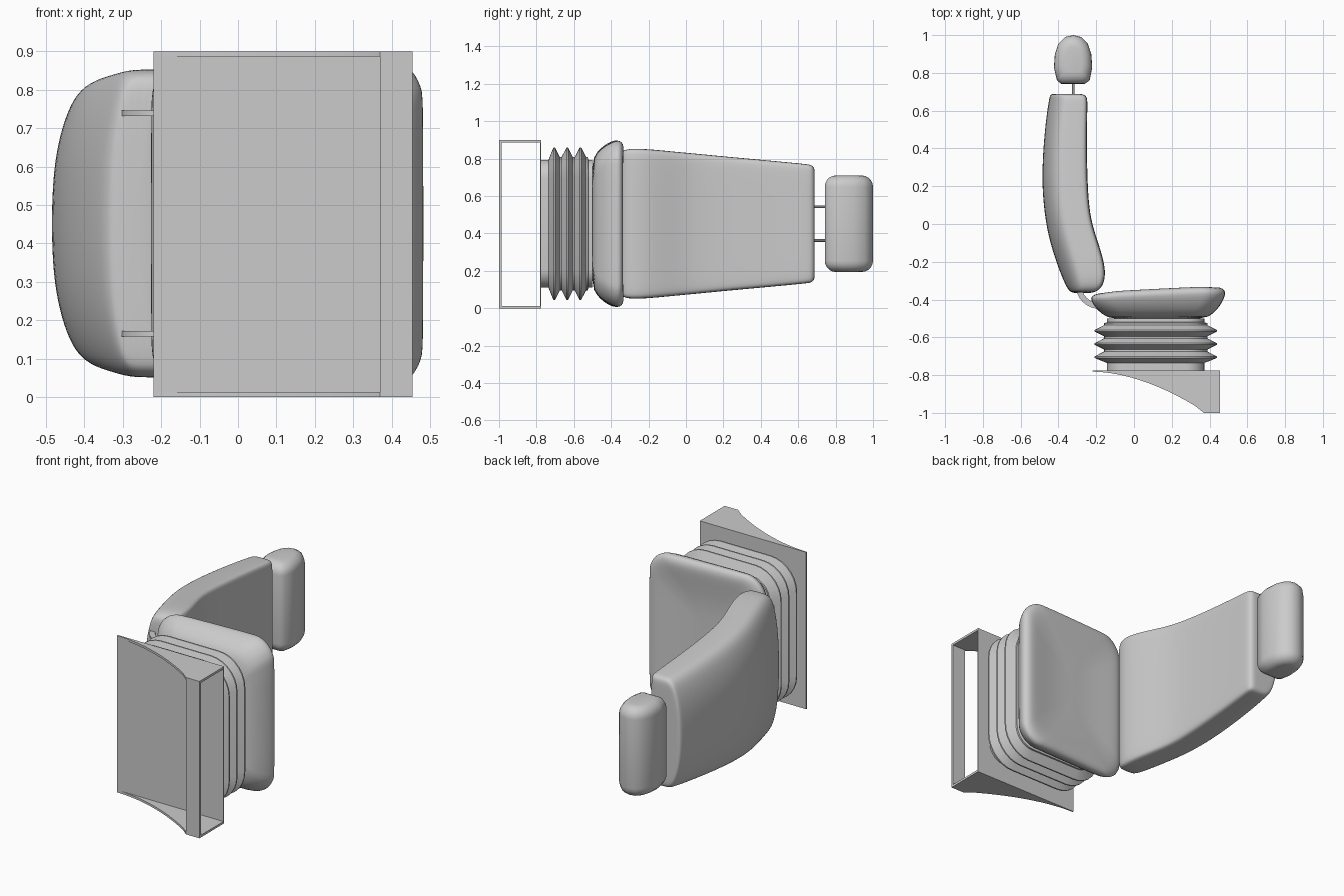
import bpy, bmesh, math
from mathutils import Vector

cube = bpy.data.objects.get("Cube")
if cube:
    bpy.data.objects.remove(cube, do_unlink=True)

grey = bpy.data.materials.new("light_grey")
grey.use_nodes = True
COLOUR = (0.6, 0.6, 0.6, 1)
grey.diffuse_color = COLOUR
grey.node_tree.nodes["Principled BSDF"].inputs["Base Color"].default_value = COLOUR

MID = 0.452   # middle of the seat across its width (z)


def loft(name, rings, soft=False, subdivide=0):
    """Skin a list of equal-length rings and close both ends."""
    bm = bmesh.new()
    loops = [[bm.verts.new(p) for p in ring] for ring in rings]
    count = len(loops[0])
    for a, b in zip(loops, loops[1:]):
        for i in range(count):
            j = (i + 1) % count
            bm.faces.new((a[i], a[j], b[j], b[i]))
    bm.faces.new(loops[0])
    bm.faces.new(loops[-1])
    bmesh.ops.recalc_face_normals(bm, faces=bm.faces)
    mesh = bpy.data.meshes.new(name)
    bm.to_mesh(mesh)
    bm.free()
    mesh.materials.append(grey)
    obj = bpy.data.objects.new(name, mesh)
    bpy.context.collection.objects.link(obj)
    if soft:
        mesh.shade_smooth()
    else:
        bpy.ops.object.select_all(action='DESELECT')
        obj.select_set(True)
        bpy.context.view_layer.objects.active = obj
        bpy.ops.object.shade_smooth_by_angle(angle=math.radians(30))
    if subdivide:
        mod = obj.modifiers.new("Smooth", 'SUBSURF')
        mod.levels = mod.render_levels = subdivide
    return obj


def extrude(name, outline, low, high):
    """Extrude an x-y outline along z."""
    return loft(name, [[(x, y, z) for x, y in outline] for z in (low, high)])


def plate(name, x0, x1, y0, y1, z0, z1):
    return extrude(name, [(x0, y0), (x1, y0), (x1, y1), (x0, y1)], z0, z1)


def rounded_ring(cx, y, half_x, half_z, radius, steps=7):
    """Rounded rectangle lying flat at height y."""
    ring = []
    for corner, (sx, sz) in enumerate([(1, 1), (-1, 1), (-1, -1), (1, -1)]):
        for i in range(steps + 1):
            a = math.pi / 2 * (corner + i / steps)
            ring.append(Vector((cx + sx * (half_x - radius) + radius * math.cos(a), y,
                                MID + sz * (half_z - radius) + radius * math.sin(a))))
    return ring


# Base: open housing of thin plates with curved side cheeks
LEFT, RIGHT, TOP, BOTTOM, WALL, WIDE = -0.22, 0.455, -0.775, -1, 0.013, 0.9
STRIP = 0.37
cheek = [(RIGHT, TOP), (RIGHT, BOTTOM), (STRIP, BOTTOM)]
for i in range(1, 13):
    t = 1 - i / 12
    cheek.append((LEFT + (STRIP - LEFT) * t, TOP - WALL / 2 - 0.21 * t ** 1.8))
cheek.append((LEFT, TOP))
extrude("base_cheek_lower", cheek, 0, WALL)
extrude("base_cheek_upper", cheek, WIDE - WALL, WIDE)
plate("base_top", LEFT, RIGHT, TOP - WALL / 2, TOP, 0, WIDE)
plate("base_front_strip", STRIP, RIGHT, BOTTOM, BOTTOM + WALL, 0, WIDE)

# Suspension bellows: collar, three sharp pleats, collar
NECK, VALLEY, RIDGE = 0, 0.015, 0.066
pleats = [(TOP, NECK), (-0.735, NECK), (-0.73, VALLEY)]
for k in range(3):
    y = -0.705 + k * 0.07
    pleats += [(y - 0.004, RIDGE), (y + 0.004, RIDGE), (y + 0.03, VALLEY), (y + 0.04, VALLEY)]
pleats += [(-0.52, NECK), (-0.5, NECK)]
loft("bellows", [rounded_ring(0.115, y, 0.258 + d, 0.342 + d, 0.1 + d) for y, d in pleats])

# Seat cushion: flared sides, rolled rim, dished top, drooping towards the back
levels = [(-0.51, 0.108), (-0.47, 0.062), (-0.43, 0.027), (-0.385, 0.006), (-0.36, 0),
          (-0.342, 0.008), (-0.332, 0.03), (-0.333, 0.06), (-0.342, 0.11),
          (-0.353, 0.18), (-0.36, 0.25), (-0.362, 0.32)]
rings = []
for y, inset in levels:
    ring = rounded_ring(0.128, y, 0.357 - inset, 0.447 - inset, max(0.03, 0.13 - inset * 0.3))
    for p in ring:
        p.y -= 0.04 * ((0.3 - p.x) / 0.53) ** 2 * (y + 0.51) / 0.17
    rings.append(ring)
loft("seat_cushion", rings, soft=True, subdivide=1)

# Backrest: flat front, domed rear; section is (depth, half width)
half = [(0, 0.4), (0, 0.8), (0.01, 0.95), (0.06, 0.995), (0.2, 1), (0.45, 1), (0.61, 0.99),
        (0.73, 0.93), (0.82, 0.82), (0.91, 0.64), (0.98, 0.38)]
section = [(0, 0)] + half + [(1, 0)] + [(u, -w) for u, w in reversed(half)]
# stations: y, front x, rear x, half width
stations = [(-0.367, -0.23, -0.32, 0.34), (-0.355, -0.19, -0.345, 0.38),
            (-0.32, -0.16, -0.365, 0.4), (-0.25, -0.149, -0.395, 0.402),
            (-0.15, -0.172, -0.43, 0.394), (-0.05, -0.207, -0.457, 0.384),
            (0.05, -0.234, -0.474, 0.375), (0.2, -0.246, -0.489, 0.36),
            (0.4, -0.25, -0.483, 0.342), (0.58, -0.248, -0.464, 0.325),
            (0.65, -0.246, -0.452, 0.318), (0.675, -0.251, -0.448, 0.313),
            (0.688, -0.268, -0.44, 0.296), (0.688, -0.3, -0.42, 0.25)]
loft("backrest", [[(front + (rear - front) * u, y, MID + w * wide) for u, w in section]
                  for y, front, rear, wide in stations], soft=True, subdivide=2)

# Headrest: domed outline carried across the width with rounded ends
outline = [(-0.385, 0.742), (-0.408, 0.76), (-0.424, 0.83), (-0.419, 0.9), (-0.4, 0.955),
           (-0.365, 0.99), (-0.322, 1), (-0.28, 0.99), (-0.245, 0.955), (-0.226, 0.9),
           (-0.221, 0.83), (-0.235, 0.76), (-0.26, 0.742)]
HX, HY, HEAD, ROUND = -0.322, 0.87, 0.258, 0.06
rings = []
for i in range(-6, 7):
    side = 1 if i > 0 else -1
    a = (6 - abs(i)) / 5 * math.pi / 2      # zero at the tip
    if i == 0:
        continue
    inset = ROUND * (1 - math.sin(a))
    z = MID + side * (HEAD - ROUND + ROUND * math.cos(a))
    rings.append([(HX + (x - HX) * (1 - inset / 0.103), HY + (y - HY) * (1 - inset / 0.13), z)
                  for x, y in outline])
loft("headrest", rings, soft=True)

# Headrest posts and curved hinge brackets, mirrored about the middle
for side, label in ((-1, "lower"), (1, "upper")):
    z = MID + side * 0.09
    post = [[(HX + 0.007 * math.cos(a), y, z + 0.007 * math.sin(a))
             for a in [math.tau * k / 12 for k in range(12)]] for y in (0.66, 0.78)]
    loft("headrest_post_" + label, post)
    arc = [math.pi + math.pi / 2 * k / 8 for k in range(9)]
    bracket = [(-0.18 + r * math.cos(a), -0.32 + r * math.sin(a))
               for r, path in ((0.13, arc), (0.1, arc[::-1])) for a in path]
    z = MID + side * 0.287
    extrude("hinge_bracket_" + label, bracket, z - 0.007, z + 0.007)
